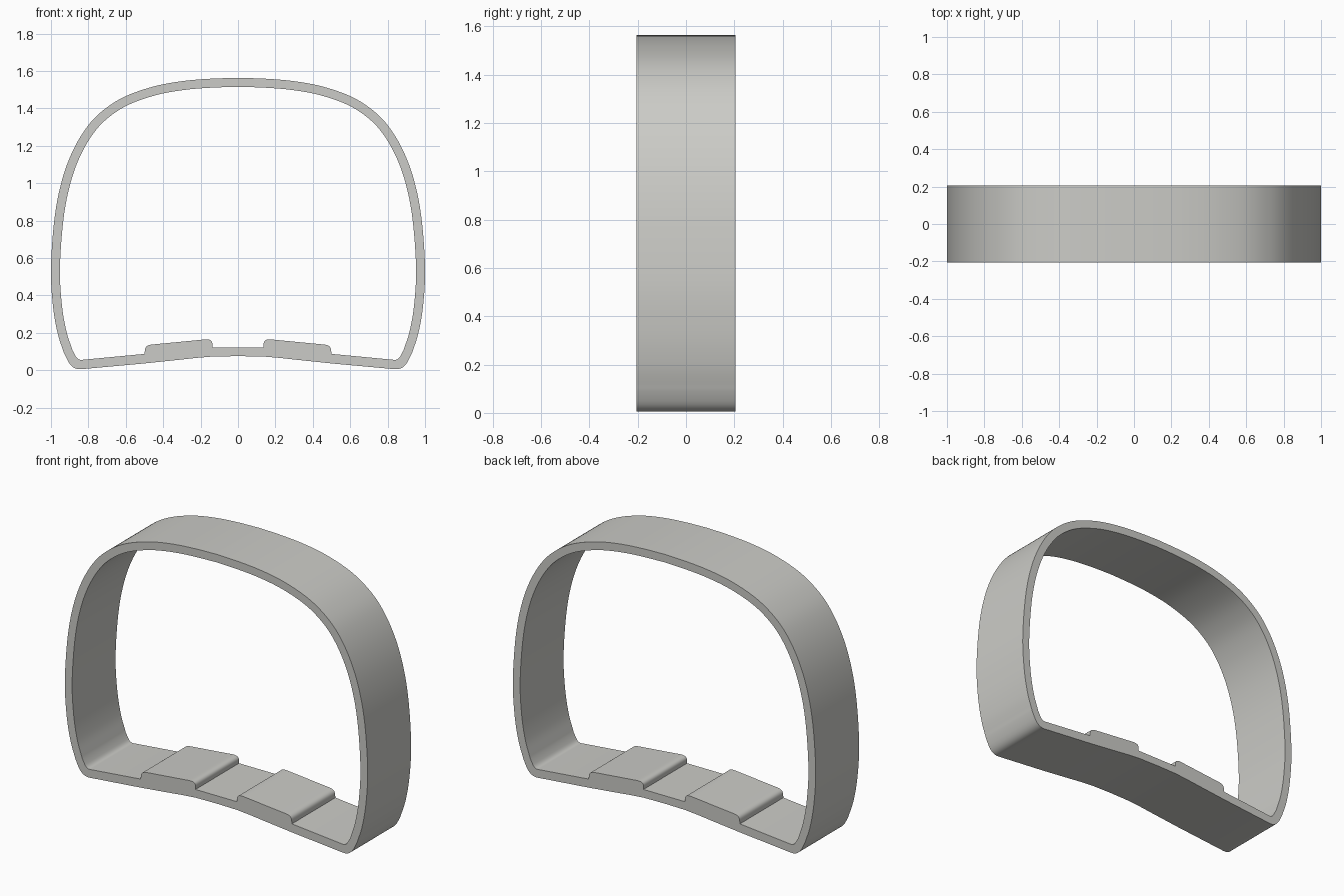
import bpy, bmesh, math
from mathutils import Vector

if "Cube" in bpy.data.objects:
    bpy.data.objects.remove(bpy.data.objects["Cube"])

HALF_DEPTH = 0.205
WALL = 0.048


def spline(points, steps=8):
    """Catmull-Rom curve through the points."""
    p = [Vector(q) for q in points]
    p = [2 * p[0] - p[1]] + p + [2 * p[-1] - p[-2]]
    out = []
    for a, b, c, d in zip(p, p[1:], p[2:], p[3:]):
        for i in range(steps):
            t = i / steps
            out.append(0.5 * (2 * b + (c - a) * t + (2 * a - 5 * b + 4 * c - d) * t * t
                              + (3 * b - a - 3 * c + d) * t ** 3))
    return out + [p[-2]]


def inset(path, dist):
    """Shift a clockwise path inwards by the wall thickness."""
    out = []
    for i, p in enumerate(path):
        t = (path[min(i + 1, len(path) - 1)] - path[max(i - 1, 0)]).normalized()
        out.append(p + Vector((t.y, -t.x)) * dist)
    return out


def fillet(a, corner, b, steps=6):
    """Rounded corner from a to b."""
    a, c, b = Vector(a), Vector(corner), Vector(b)
    return [a * (1 - t) ** 2 + c * 2 * t * (1 - t) + b * t * t
            for t in (i / steps for i in range(steps + 1))]


def mirrored(half):
    """Complete a right half that starts and ends on x = 0."""
    return half + [Vector((-p.x, p.y)) for p in reversed(half[1:-1])]


# Arch: from the middle of the top down the right side
arch = spline([(0, 1.563), (0.15, 1.558), (0.3, 1.545), (0.45, 1.517), (0.6, 1.465),
               (0.71, 1.398), (0.8, 1.31), (0.88, 1.18), (0.94, 1.02), (0.98, 0.82),
               (1.0, 0.55), (0.99, 0.35), (0.965, 0.2), (0.93, 0.09)])
outer = arch + fillet((0.91, 0.05), (0.885, 0.002), (0.84, 0.005))
outer += [Vector(q) for q in ((0.5, 0.036), (0.31, 0.056), (0.22, 0.066),
                              (0.136, 0.073), (0, 0.075))]

# Inside: wall, foot corner, then the raised pad with rounded shoulders
inner = inset(arch, WALL)
inner[0].x = 0
inner += fillet((0.868, 0.075), (0.855, 0.053), (0.835, 0.055))
inner += [Vector((0.5, 0.087))]
inner += fillet((0.498, 0.105), (0.498, 0.134), (0.46, 0.137))
inner += fillet((0.18, 0.164), (0.137, 0.169), (0.137, 0.14))
inner += [Vector((0.137, 0.122)), Vector((0, 0.122))]

outer, inner = mirrored(outer), mirrored(inner)

# Band: fill the ring between the two outlines and extrude it in depth
bm = bmesh.new()
edges = []
for loop in (outer, inner):
    vs = [bm.verts.new((p.x, -HALF_DEPTH, p.y)) for p in loop]
    edges += [bm.edges.new((vs[i - 1], vs[i])) for i in range(len(vs))]
bmesh.ops.triangle_fill(bm, edges=edges, use_beauty=True)
ext = bmesh.ops.extrude_face_region(bm, geom=bm.faces[:], use_keep_orig=True)
bmesh.ops.translate(bm, vec=(0, 2 * HALF_DEPTH, 0),
                    verts=[v for v in ext["geom"] if isinstance(v, bmesh.types.BMVert)])
bmesh.ops.recalc_face_normals(bm, faces=bm.faces[:])
mesh = bpy.data.meshes.new("padded_band")
bm.to_mesh(mesh)
bm.free()

band = bpy.data.objects.new("padded_band", mesh)
bpy.context.collection.objects.link(band)
grey = bpy.data.materials.new("warm_grey")
grey.diffuse_color = (0.6, 0.6, 0.57, 1)
grey.use_nodes = True
grey.node_tree.nodes["Principled BSDF"].inputs["Base Color"].default_value = grey.diffuse_color
mesh.materials.append(grey)

bpy.context.view_layer.objects.active = band
band.select_set(True)
bpy.ops.object.shade_smooth_by_angle(angle=math.radians(30))
